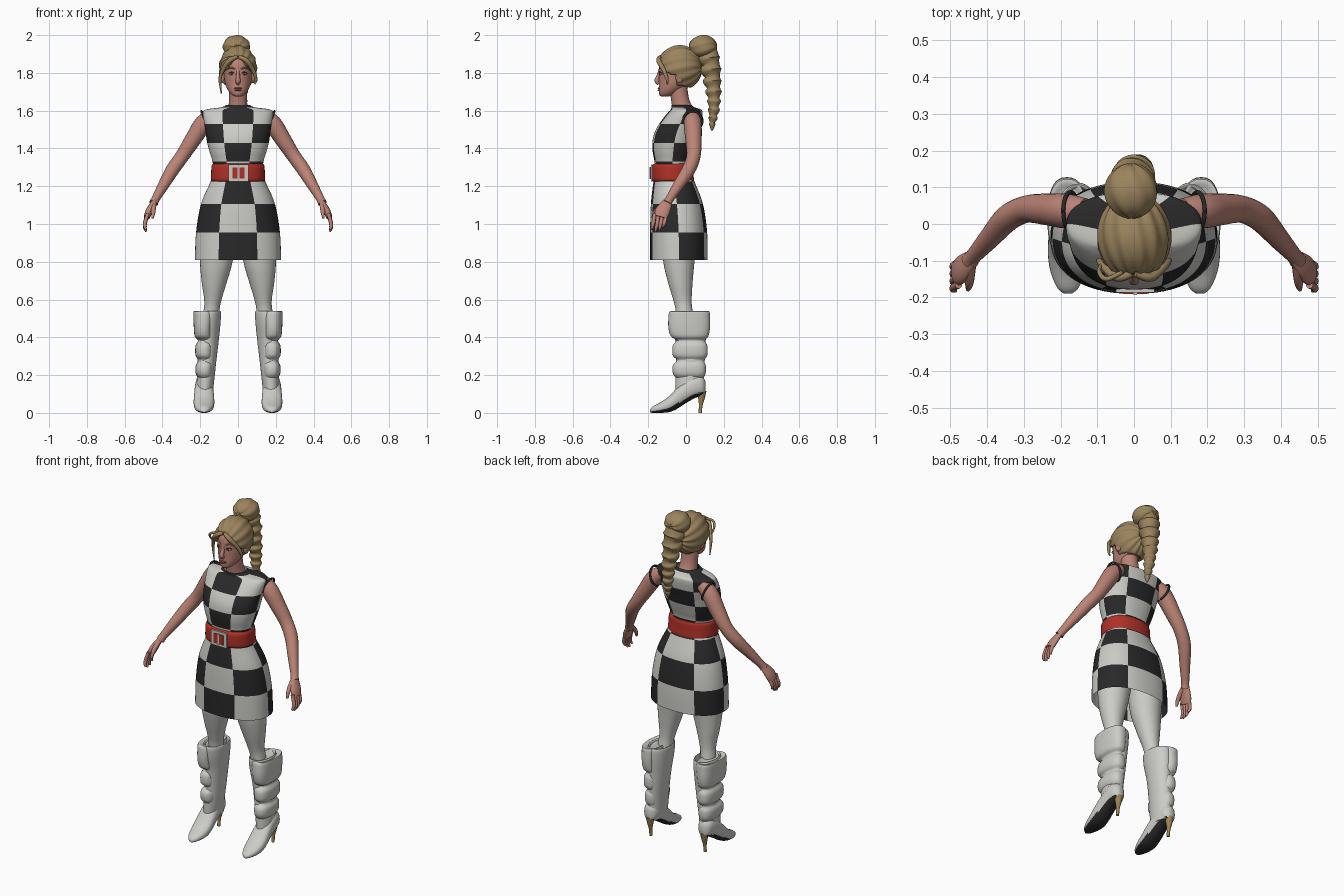
import bpy, bmesh, math
from mathutils import Vector, Matrix


def material(name, rgb):
    m = bpy.data.materials.new(name)
    m.diffuse_color = (*rgb, 1)
    return m


SKIN = material("skin", (0.50, 0.23, 0.18))
HAIR = material("blonde hair", (0.33, 0.23, 0.11))
WHITE = material("off white", (0.60, 0.60, 0.57))
BLACK = material("black", (0.022, 0.022, 0.022))
RED = material("belt red", (0.43, 0.03, 0.02))
LIPS = material("lips", (0.36, 0.10, 0.09))
BROWN = material("brown", (0.10, 0.055, 0.03))
TAN = material("heel tan", (0.36, 0.23, 0.09))


def smooth(keys, n):
    """Catmull-Rom interpolation of tuples, n steps between keys."""
    out = []
    for i in range(len(keys) - 1):
        p0, p1, p2, p3 = (keys[min(max(i + k, 0), len(keys) - 1)] for k in (-1, 0, 1, 2))
        for s in range(n):
            t = s / n
            out.append(tuple(0.5 * (2 * b + (c - a) * t + (2 * a - 5 * b + 4 * c - d) * t * t
                                    + (3 * b - a - 3 * c + d) * t ** 3)
                             for a, b, c, d in zip(p0, p1, p2, p3)))
    return out + [tuple(keys[-1])]


def finish(bm, name, mats, angle=50):
    me = bpy.data.meshes.new(name)
    bm.to_mesh(me)
    bm.free()
    ob = bpy.data.objects.new(name, me)
    bpy.context.collection.objects.link(ob)
    for m in mats:
        me.materials.append(m)
    bpy.ops.object.select_all(action='DESELECT')
    bpy.context.view_layer.objects.active = ob
    ob.select_set(True)
    bpy.ops.object.shade_smooth_by_angle(angle=math.radians(angle))
    return ob


def skin(name, rings, mats, rule=None, caps=True):
    """Join rings of points into a surface; rule(i, j, face) picks the material."""
    bm = bmesh.new()
    vs = [[bm.verts.new(p) for p in r] for r in rings]
    n, made = len(rings[0]), []
    for i in range(len(vs) - 1):
        for j in range(n):
            k = (j + 1) % n
            made.append((i, j, bm.faces.new((vs[i][j], vs[i][k], vs[i + 1][k], vs[i + 1][j]))))
    if caps:
        bm.faces.new(vs[0])
        bm.faces.new(vs[-1])
    bmesh.ops.recalc_face_normals(bm, faces=bm.faces)
    if rule:
        for i, j, f in made:
            f.material_index = rule(i, j, f)
    return finish(bm, name, mats)


def oval(cx, a, yf, yb, z, seg, p=2.0):
    """Horizontal ring starting at the front."""
    cy, b, pts = (yf + yb) / 2, (yb - yf) / 2, []
    for j in range(seg):
        t = 2 * math.pi * j / seg
        s, c = math.sin(t), math.cos(t)
        pts.append((cx + a * math.copysign(abs(s) ** (2 / p), s),
                    cy - b * math.copysign(abs(c) ** (2 / p), c), z))
    return pts


def column(name, keys, mats, seg=32, n=4, p=2.0, rule=None, caps=True):
    """Keys are (centre x, half width, front y, back y, z)."""
    return skin(name, [oval(*k, seg, p) for k in smooth(keys, n)], mats, rule, caps)


def tube(name, keys, mat, seg=16, n=5, flat=1.0):
    """Sweep along (x, y, z, radius); flat squeezes the section."""
    pts = smooth(keys, n)
    rings = []
    for i, q in enumerate(pts):
        d = (Vector(pts[min(i + 1, len(pts) - 1)][:3]) - Vector(pts[max(i - 1, 0)][:3])).normalized()
        u = Vector((0, 1, 0)).cross(d).normalized()
        v = d.cross(u)
        rings.append([Vector(q[:3]) + q[3] * (flat * math.cos(a) * u + math.sin(a) * v)
                      for a in (2 * math.pi * j / seg for j in range(seg))])
    return skin(name, rings, [mat])


def ball(name, c, r, mat, u=32, v=20, ripple=0.0, waves=9, cut=None):
    """Ellipsoid with poles along y, optional strand ripples and trimmed faces."""
    bm = bmesh.new()
    bmesh.ops.create_uvsphere(bm, u_segments=u, v_segments=v, radius=1,
                              matrix=Matrix.Rotation(math.pi / 2, 4, 'X'))
    for w in bm.verts:
        k = 1 + ripple * math.sin(waves * math.atan2(w.co.x, w.co.z) + 3 * w.co.y)
        w.co = Vector((c[i] + w.co[i] * r[i] * k for i in range(3)))
    if cut:
        bmesh.ops.delete(bm, geom=[f for f in bm.faces if cut(f.calc_center_median())], context='FACES')
    return finish(bm, name, [mat], 60)


# Checked dress
ROWS = (0.955, 1.105, 1.225, 1.33, 1.43, 1.53)


def check(i, j, f):
    z = f.calc_center_median().z
    if z > 1.618:
        return 1
    t = (j + 0.5) * 6
    t = min(t, 360 - t)
    col = sum(t > b for b in (24, 90, 152))
    return 1 - (sum(z > b for b in ROWS) + col) % 2


DRESS = [(0, .228, -.190, .115, .81), (0, .222, -.190, .112, .955), (0, .196, -.186, .09, 1.105),
         (0, .145, -.172, .045, 1.225), (0, .130, -.165, .025, 1.275), (0, .135, -.167, .025, 1.33),
         (0, .150, -.176, .04, 1.38), (0, .163, -.178, .055, 1.43), (0, .171, -.168, .067, 1.48),
         (0, .178, -.142, .08, 1.53), (0, .185, -.100, .087, 1.585), (0, .170, -.080, .08, 1.606),
         (0, .088, -.078, .045, 1.618), (0, .062, -.078, .03, 1.63)]
column("dress", DRESS, [WHITE, BLACK], 60, 5, 2.25, check, False)

# Belt and buckle
column("belt", [(0, .130, -.165, .035, 1.222), (0, .143, -.180, .042, 1.232), (0, .142, -.182, .038, 1.27),
                (0, .140, -.180, .036, 1.308), (0, .130, -.165, .03, 1.32)], [RED], 48, 3, 2.25)


def plate(name, w, h, y, mat, z=1.27):
    bm = bmesh.new()
    bmesh.ops.create_cube(bm, size=1, matrix=Matrix.Translation((0.003, y, z)) @ Matrix.Diagonal((w, .009, h, 1)))
    finish(bm, name, [mat], 30)


plate("buckle", .105, .088, -.182, WHITE)
plate("buckle_centre", .062, .058, -.186, RED)
plate("buckle_bar", .010, .062, -.189, WHITE)

# Neck and head
tube("neck", [(0, -.01, 1.58, .062), (0, -.025, 1.63, .05), (0, -.035, 1.68, .047), (0, -.045, 1.75, .05)], SKIN, 24)
column("head", [(0, .014, -.130, -.095, 1.674), (0, .034, -.142, -.06, 1.685), (0, .054, -.144, -.02, 1.71),
                (0, .068, -.143, .02, 1.745), (0, .075, -.144, .045, 1.79), (0, .078, -.143, .055, 1.84),
                (0, .070, -.132, .05, 1.87), (0, .05, -.100, .03, 1.905)], [SKIN], 40, 4)
tube("nose", [(0, -.137, 1.82, .007), (0, -.146, 1.785, .010), (0, -.154, 1.758, .013), (0, -.143, 1.742, .010)], SKIN, 12)
ball("upper_lip", (0, -.142, 1.718, ), (.021, .008, .005), LIPS, 16, 10)
ball("lower_lip", (0, -.142, 1.709), (.018, .008, .005), LIPS, 16, 10)
for s in (-1, 1):
    ball("eye", (s * .033, -.130, 1.795), (.015, .010, .006), WHITE, 16, 10)
    ball("iris", (s * .033, -.137, 1.795), (.006, .005, .006), BROWN, 12, 8)
    tube("eyelid", [(s * .017, -.139, 1.796, .002), (s * .033, -.138, 1.804, .003), (s * .051, -.124, 1.797, .002)], BROWN, 8)
    tube("eyebrow", [(s * .014, -.141, 1.819, .003), (s * .036, -.136, 1.828, .004), (s * .058, -.118, 1.819, .002)], HAIR, 8)
    ball("ear", (s * .080, -.035, 1.775), (.012, .02, .03), SKIN, 16, 10)

# Swept-back hair, bun and plait
cap = ball("hair", (0, -.035, 1.825), (.100, .118, .120), HAIR, 80, 48, .025, 13,
           lambda c: c.z < 1.725 - .2 * (c.y - .02) or (c.y < -.052 and c.z < 1.895 - 1.15 * abs(c.x)))
shell = cap.modifiers.new("thickness", 'SOLIDIFY')
shell.thickness = .012
ball("hair_bun", (-.008, .09, 1.937), (.072, .074, .063), HAIR, 48, 24, .025, 7)
plait = []
for x, y, z, r in [(-.005, .122, 1.875, .060), (0, .132, 1.815, .058), (.005, .140, 1.755, .050), (.01, .146, 1.70, .044),
                   (.014, .148, 1.65, .037), (.017, .147, 1.605, .032), (.02, .143, 1.562, .025), (.022, .139, 1.528, .017)]:
    plait += [(x, y, z + r * .5, r * .78), (x, y, z, r)]
tube("plait", [(-.005, .115, 1.93, .04)] + plait + [(.022, .137, 1.495, .004)], HAIR, 24, 4)
for s, end in ((-1, 1.69), (1, 1.74)):
    tube("front_lock", [(s * .005, -.135, 1.885, .010), (s * .045, -.145, 1.865, .013), (s * .080, -.118, 1.815, .011),
                        (s * .095, -.10, 1.765, .008), (s * .088, -.10, end, .003)], HAIR, 10)
tube("curled_lock", [(-.03, -.13, 1.885, .006), (-.075, -.15, 1.87, .007), (-.095, -.13, 1.84, .006), (-.088, -.105, 1.80, .003)], HAIR, 10)

for s in (1, -1):
    side = "left" if s > 0 else "right"

    # Arm with armhole trim
    tube(side + "_arm", [(s * x, y, z, r) for x, y, z, r in
         [(.13, .035, 1.575, .035), (.182, .035, 1.533, .047), (.24, .04, 1.445, .043), (.295, .04, 1.36, .037),
          (.345, .015, 1.29, .036), (.395, -.04, 1.205, .029), (.435, -.085, 1.135, .022), (.447, -.10, 1.11, .024)]], SKIN, 20)
    bm = bmesh.new()
    ring = [(.173 + .020 * math.cos(a), .035 + .052 * math.sin(a), 1.545 + .052 * math.cos(a))
            for a in (2 * math.pi * k / 24 for k in range(25))]
    bm.free()
    tube(side + "_armhole_trim", [(s * x, y, z, .006) for x, y, z in ring], BLACK, 8, 1)

    # Hand
    tube(side + "_palm", [(s * x, y, z, r) for x, y, z, r in
         [(.438, -.09, 1.13, .020), (.455, -.107, 1.10, .032), (.472, -.125, 1.065, .039), (.483, -.135, 1.035, .034)]],
         SKIN, 16, 4, .48)
    for k in range(4):
        y, drop = -.106 - .020 * k, (.055, .072, .078, .068)[k]
        tube(side + "_finger", [(s * x, yy, z, r) for x, yy, z, r in
             [(.478, y, 1.055, .010), (.491, y - .006, 1.038 - drop * .4, .010),
              (.493, y - .012, 1.038 - drop * .75, .009), (.486, y - .016, 1.038 - drop, .005)]], SKIN, 10, 3)
    tube(side + "_thumb", [(s * x, y, z, r) for x, y, z, r in
         [(.445, -.115, 1.11, .015), (.447, -.145, 1.085, .013), (.449, -.165, 1.06, .011), (.452, -.178, 1.03, .006)]], SKIN, 10, 3)

    # Leg
    column(side + "_leg", [(s * .098, .095, -.13, .07, 1.08), (s * .105, .095, -.13, .065, .95), (s * .115, .086, -.12, .045, .80),
                           (s * .126, .066, -.095, .035, .69), (s * .133, .046, -.068, .03, .60),
                           (s * .14, .042, -.055, .035, .54), (s * .15, .048, -.05, .06, .42)], [WHITE])

    # Boot shaft, with slouched folds on the outer side
    column(side + "_boot_shaft", [(s * .178, .044, -.055, .098, .10), (s * .171, .047, -.055, .095, .19),
                                  (s * .163, .050, -.052, .10, .29), (s * .157, .056, -.058, .105, .39),
                                  (s * .154, .061, -.075, .112, .47), (s * .152, .062, -.080, .112, .53),
                                  (s * .150, .054, -.068, .10, .535), (s * .148, .046, -.06, .08, .48)], [WHITE], 36)
    folds = [(.170, .030, -.04, .085, .175), (.178, .045, -.068, .103, .205), (.178, .046, -.070, .105, .25),
             (.174, .036, -.048, .095, .278), (.179, .046, -.070, .113, .305), (.179, .046, -.070, .113, .355),
             (.174, .038, -.050, .100, .383), (.182, .047, -.080, .118, .405), (.184, .050, -.093, .127, .45),
             (.182, .054, -.093, .127, .505), (.182, .052, -.086, .122, .538), (.178, .036, -.06, .095, .53)]
    column(side + "_boot_folds", [(s * k[0],) + k[1:] for k in folds], [WHITE], 36, 4, 2.5)

    # Boot foot with black sole: (y, bottom, top, half width)
    foot = smooth([(-.190, .002, .018, .010), (-.175, 0, .034, .028), (-.135, 0, .056, .046), (-.09, .004, .088, .054),
                   (-.05, .020, .130, .054), (0, .052, .175, .050), (.05, .080, .20, .046), (.088, .092, .19, .036),
                   (.104, .102, .165, .014)], 4)
    skin(side + "_boot_foot",
         [[(s * .180 + w * math.cos(a), y, (b + t) / 2 + (t - b) / 2 * math.copysign(abs(math.sin(a)) ** .8, math.sin(a)))
           for a in (2 * math.pi * j / 32 for j in range(32))] for y, b, t, w in foot],
         [WHITE, BLACK], lambda i, j, f: int(f.normal.z < -.45))
    tube(side + "_boot_heel", [(s * .18, .082, .115, .026), (s * .18, .082, .08, .018), (s * .18, .078, .04, .010),
                               (s * .18, .075, .0, .009)], TAN, 12, 4)
